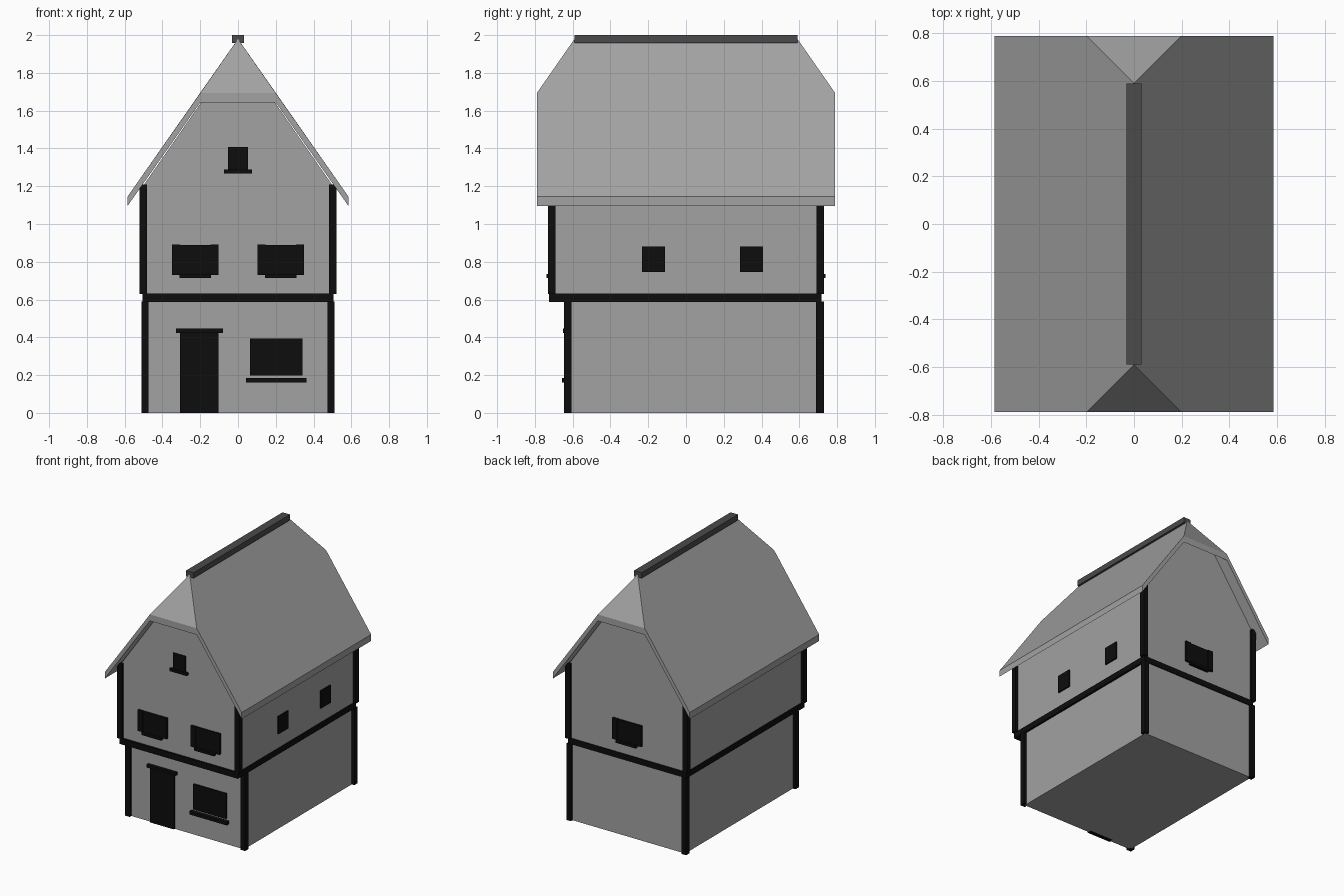
import bpy, bmesh

if "Cube" in bpy.data.objects:
    bpy.data.objects.remove(bpy.data.objects["Cube"])

def material(name, v):
    m = bpy.data.materials.new(name)
    m.diffuse_color = (v, v, v, 1)
    m.use_nodes = True
    m.node_tree.nodes["Principled BSDF"].inputs["Base Color"].default_value = m.diffuse_color
    return m

GREY = material("plaster_grey", 0.36)
RIDGE = material("ridge_dark_grey", 0.07)
BLACK = material("timber_black", 0.004)

def mesh_object(name, verts, faces, mat):
    me = bpy.data.meshes.new(name)
    bm = bmesh.new()
    vs = [bm.verts.new(v) for v in verts]
    for f in faces:
        bm.faces.new([vs[i] for i in f])
    bmesh.ops.recalc_face_normals(bm, faces=bm.faces[:])
    bm.to_mesh(me)
    bm.free()
    me.materials.append(mat)
    ob = bpy.data.objects.new(name, me)
    bpy.context.collection.objects.link(ob)
    return ob

def box(name, x, y, z, mat=BLACK):
    verts = [(a, b, c) for a in x for b in y for c in z]
    faces = [(0, 1, 3, 2), (4, 6, 7, 5), (0, 4, 5, 1), (2, 3, 7, 6), (0, 2, 6, 4), (1, 5, 7, 3)]
    return mesh_object(name, verts, faces, mat)

def prism(name, profile, y0, y1, mat):
    n = len(profile)
    verts = [(x, y, z) for y in (y0, y1) for x, z in profile]
    faces = [tuple(range(n)), tuple(range(n, 2 * n))]
    faces += [(i, (i + 1) % n, n + (i + 1) % n, n + i) for i in range(n)]
    return mesh_object(name, verts, faces, mat)

# walls: ground floor, then the jettied upper floor with gables
box("ground_floor_walls", (-.49, .49), (-.625, .71), (0, .6), GREY)
prism("upper_floor_walls", [(-.5, .6), (.5, .6), (.5, 1.205), (.135, 1.73), (-.135, 1.73), (-.5, 1.205)],
      -.71, .71, GREY)

# half-hipped roof shell: the same outline on top and 0.05 lower
EAVE, HIP, END, APEX = .585, .2, .79, .59
top = []
for s in (-1, 1):
    top += [(-EAVE, s * END, 1.145), (-HIP, s * END, 1.693), (0, s * APEX, 1.98),
            (HIP, s * END, 1.693), (EAVE, s * END, 1.145)]
skin = [(0, 1, 2, 7, 6, 5), (4, 3, 2, 7, 8, 9), (1, 2, 3), (6, 7, 8)]
rim = [0, 1, 3, 4, 9, 8, 6, 5]
faces = skin + [tuple(i + 10 for i in f) for f in skin]
for a, b in zip(rim, rim[1:] + rim[:1]):
    faces.append((a, b, b + 10, a + 10))
mesh_object("roof", top + [(x, y, z - .05) for x, y, z in top], faces, GREY)
box("roof_ridge", (-.032, .032), (-.59, .59), (1.957, 2.0), RIDGE)

# corner posts on both floors
for s, side in ((-1, "left"), (1, "right")):
    lo = sorted((s * .473, s * .512))
    up = sorted((s * .481, s * .521))
    box("ground_front_post_" + side, lo, (-.645, -.605), (0, .59))
    box("ground_back_post_" + side, lo, (.688, .73), (0, .59))
    box("upper_front_post_" + side, up, (-.73, -.69), (.63, 1.21))
    box("upper_back_post_" + side, up, (.69, .73), (.63, 1.21))
    # floor beam along each side
    box("floor_beam_" + side, sorted((s * .465, s * .506)), (-.725, .717), (.587, .632))
box("floor_beam_front", (-.506, .506), (-.725, -.685), (.587, .632))
box("floor_beam_back", (-.506, .506), (.68, .717), (.587, .632))

# door with lintel
box("door", (-.306, -.102), (-.637, -.6), (0, .426))
box("door_lintel", (-.328, -.08), (-.65, -.6), (.424, .446))

# ground floor window
box("ground_window", (.063, .342), (-.637, -.6), (.199, .394))
box("ground_window_sill", (.043, .362), (-.656, -.6), (.162, .186))

# shuttered windows: two in front, one at the back
for name, cx, s in (("front_left", -.226, -1), ("front_right", .226, -1), ("back", 0, 1)):
    def depth(d):
        return sorted((s * .69, s * (.71 + d)))
    box("window_" + name, (cx - .082, cx + .082), depth(.01), (.732, .89))
    box("window_sill_" + name, (cx - .084, cx + .084), depth(.028), (.713, .734))
    for t in (-1, 1):
        box("shutter_" + name, sorted((cx + t * .08, cx + t * .124)), depth(.017), (.73, .891))

# attic window in the front gable
box("attic_window", (-.053, .053), (-.72, -.69), (1.285, 1.408))
box("attic_window_sill", (-.074, .074), (-.733, -.69), (1.268, 1.288))

# small windows on the right wall
for cy in (-.173, .347):
    box("side_window", (.48, .511), (cy - .061, cy + .061), (.745, .88))
